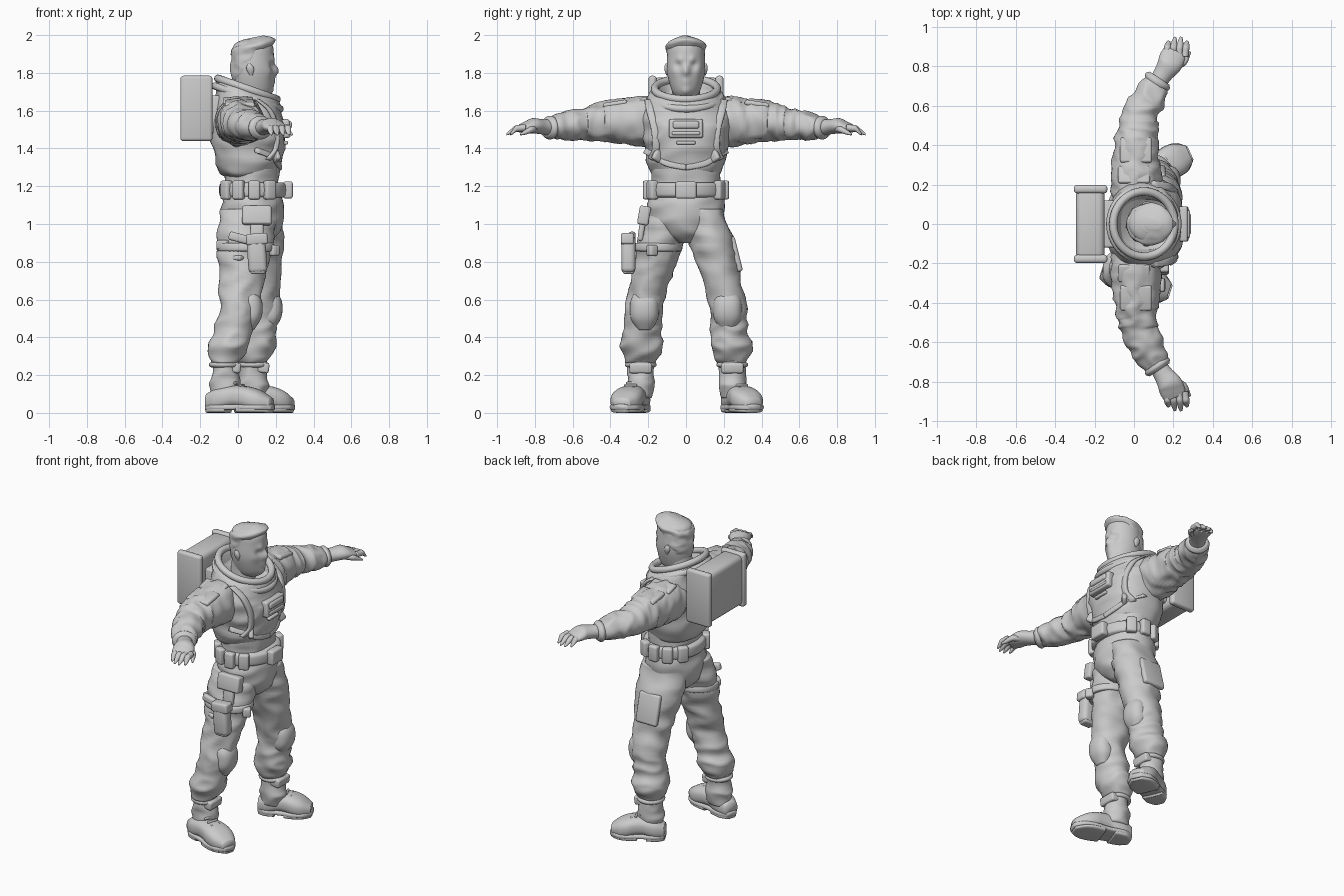
import bpy, bmesh, math
from mathutils import Vector, Euler, noise

if "Cube" in bpy.data.objects:
    bpy.data.objects.remove(bpy.data.objects["Cube"])

COLOUR = (.6, .6, .6, 1)
grey = bpy.data.materials.new("suit_grey")
grey.use_nodes = True
grey.diffuse_color = COLOUR
grey.node_tree.nodes["Principled BSDF"].inputs["Base Color"].default_value = COLOUR
UP, FRONT = Vector((0, 0, 1)), Vector((1, 0, 0))
SIDES = (("right", -1), ("left", 1))


def finish(name, bm):
    bmesh.ops.recalc_face_normals(bm, faces=bm.faces)
    mesh = bpy.data.meshes.new(name)
    bm.to_mesh(mesh)
    bm.free()
    mesh.materials.append(grey)
    for face in mesh.polygons:
        face.use_smooth = True
    bpy.context.collection.objects.link(bpy.data.objects.new(name, mesh))


def spline(a, b, c, d, t):
    """Catmull-Rom point between b and c."""
    return [q + t * ((r - p) / 2 + t * (p - 2.5 * q + 2 * r - s / 2 + t * (1.5 * (q - r) + (s - p) / 2)))
            for p, q, r, s in zip(a, b, c, d)]


def loft(name, rows, axis=None, power=2, folds=0, grain=11, segments=40, steps=6, bumps=()):
    """Smooth skin over rows of centre, half depth, half width and tilt. Rings lie flat unless a width axis is given."""
    last = len(rows) - 1
    path = []
    for i in range(last):
        ends = rows[max(i - 1, 0)], rows[i], rows[i + 1], rows[min(i + 2, last)]
        path += [spline(*ends, k / steps) for k in range(steps)]
    path.append(rows[-1])
    stretch = (1, 1.3, .5) if axis else (.6, .6, 1)
    bm = bmesh.new()
    rings = []
    for i, (x, y, z, depth, width, tilt) in enumerate(path):
        across, along = Vector((1, 0, -tilt)), Vector((0, 1, 0))
        if axis:
            ahead = Vector(path[min(i + 1, len(path) - 1)][:3]) - Vector(path[max(i - 1, 0)][:3])
            across, along = ahead.cross(axis).normalized(), axis
        ring = []
        for k in range(segments):
            angle = math.tau * k / segments
            ca, sa = math.cos(angle), math.sin(angle)
            out = (across * math.copysign(abs(ca) ** (2 / power), ca) * depth
                   + along * math.copysign(abs(sa) ** (2 / power), sa) * width)
            p = Vector((x, y, z)) + out
            if folds:
                # cloth creases, stretched around the limb
                crease = noise.noise(Vector([a * b * grain for a, b in zip(p, stretch)]))
                p += out.normalized() * folds * (.5 - 2 * abs(crease))
            for spot, reach, push in bumps:
                p.x += push * math.exp(-((p - Vector(spot)).length / reach) ** 2)
            ring.append(bm.verts.new(p))
        rings.append(ring)
    for low, high in zip(rings, rings[1:]):
        for k in range(segments):
            bm.faces.new((low[k - 1], low[k], high[k], high[k - 1]))
    bm.faces.new(rings[0])
    bm.faces.new(rings[-1])
    finish(name, bm)


def column(name, x, y, rows, **style):
    """Upright loft from rows of height, half depth, half width and optional tilt."""
    loft(name, [(x, y, *row, *[0] * (4 - len(row))) for row in rows], **style)


def limb(name, joints, radii, flat=(1, 1), thick=None, lean=0, **style):
    """Loft along joints with evenly spread radii; flat blends the width ratio from start to end."""
    rows = []
    for i, radius in enumerate(radii):
        t = i / (len(radii) - 1)
        spot = t * (len(joints) - 1)
        bone = min(int(spot), len(joints) - 2)
        centre = Vector(joints[bone]).lerp(Vector(joints[bone + 1]), spot - bone)
        ratio = flat[0] + (flat[1] - flat[0]) * t
        rows.append((*centre, radius, thick or radius * ratio, lean))
    loft(name, rows, **style)


def box(name, place, size, turn=(0, 0, 0), bevel=.012):
    bm = bmesh.new()
    bmesh.ops.create_cube(bm, size=1)
    bmesh.ops.scale(bm, vec=size, verts=bm.verts)
    bmesh.ops.bevel(bm, geom=bm.edges[:], offset=min(bevel, min(size) * .4), segments=3, profile=.5, affect='EDGES')
    bmesh.ops.rotate(bm, matrix=Euler(map(math.radians, turn)).to_matrix(), verts=bm.verts)
    bmesh.ops.translate(bm, vec=place, verts=bm.verts)
    finish(name, bm)


def hoop(name, place, radius, tube, lean=0):
    bpy.ops.mesh.primitive_torus_add(location=place, rotation=(0, lean, 0), major_radius=radius, minor_radius=tube)
    ob = bpy.context.object
    ob.name = name
    ob.data.materials.append(grey)
    bpy.ops.object.shade_smooth()


# Hips, waist, vest with hollow tilted collar
column("hips", .075, 0, [(.9, .08, .05), (.95, .14, .13), (1.03, .165, .2), (1.13, .16, .2), (1.2, .145, .18), (1.3, .145, .18)],
       folds=.01)
column("vest", .055, 0, [(1.25, .12, .16), (1.28, .155, .195), (1.4, .192, .22), (1.5, .2, .235), (1.56, .185, .24, .1),
                         (1.63, .17, .22, .25), (1.69, .165, .185, .35), (1.71, .15, .15, .35), (1.66, .12, .13, .35)],
       power=2.3, folds=.012, grain=9, segments=56)
hoop("collar_rim", (.05, 0, 1.715), .165, .021, .34)
hoop("collar_base", (.05, 0, 1.67), .182, .02, .34)

# Head: nose, lips, chin, then sockets, brows and cheekbones on both sides
features = [((.2, 0, 1.805), .022, .03), ((.2, 0, 1.83), .016, .012), ((.19, 0, 1.755), .025, .01), ((.18, 0, 1.7), .03, .012)]
for side, s in SIDES:
    features += [((.18, s * .042, 1.84), .022, -.012), ((.185, s * .035, 1.87), .02, .01), ((.16, s * .065, 1.81), .03, .006)]
column("head", .08, 0, [(1.66, .05, .03), (1.68, .08, .06), (1.72, .1, .08), (1.8, .11, .1), (1.88, .11, .1), (1.95, .1, .09),
                        (1.98, .04, .04)], segments=72, steps=8, bumps=features)
limb("neck", [(.03, 0, 1.58), (.05, 0, 1.78)], [.085, .075, .075])
limb("hair", [(.025, 0, 1.77), (.05, 0, 1.86), (.08, 0, 1.945), (.095, 0, 1.99)], [.05, .075, .09, .1, .115, .095, .04],
     flat=(1.25, .75), folds=.008, grain=20, lean=-.2)

for side, s in SIDES:
    limb(side + "_ear", [(.07, s * .1, 1.785), (.06, s * .104, 1.85)], [.005, .014, .02, .018, .005], flat=(.6, .6))

    # Sleeve and glove
    limb(side + "_sleeve", [(.01, s * .12, 1.54), (.01, s * .43, 1.545), (.03, s * .55, 1.53), (.125, s * .735, 1.51)],
         [.12, .13, .12, .11, .105, .1, .09, .09, .08, .05], flat=(1.05, .8), axis=UP, folds=.014)
    limb(side + "_cuff", [(.11, s * .71, 1.51), (.13, s * .74, 1.51)], [.066, .073, .06], flat=(.9, .8), axis=UP)
    limb(side + "_palm", [(.12, s * .72, 1.51), (.18, s * .81, 1.52), (.21, s * .88, 1.505)], [.045, .05, .062, .064, .056],
         flat=(.95, .35), axis=UP)
    for i in range(4):
        x, tip = .165 + .031 * i, (.93, .95, .95, .93)[i]
        limb(f"{side}_finger_{i}", [(x, s * .85, 1.51), (x + .006, s * .9, 1.505), (x + .012, s * tip, 1.475)],
             [.018, .018, .018, .014, .006], axis=UP, segments=12)
    limb(side + "_thumb", [(.18, s * .785, 1.51), (.25, s * .82, 1.5), (.285, s * .875, 1.475)], [.02, .02, .018, .014, .006],
         axis=UP, segments=12)
    box(side + "_shoulder_patch", (.01, s * .375, 1.635), (.16, .13, .03), (-9 * s, 0, 0))
    box(side + "_shoulder_yoke", (0, s * .25, 1.65), (.16, .09, .025), (-17 * s, 0, 0))

    # Harness
    limb(side + "_harness_strap", [(.1, s * .2, 1.66), (.17, s * .19, 1.6), (.205, s * .165, 1.5), (.2, s * .16, 1.4),
                                   (.16, s * .185, 1.34)], [.02] * 5, thick=.014, axis=FRONT, power=3)
    limb(side + "_lower_strap", [(.1, s * .22, 1.39), (.175, s * .165, 1.36), (.21, s * .1, 1.32), (.222, 0, 1.3)],
         [.016] * 4, thick=.012, axis=FRONT, power=3)
    box(side + "_strap_buckle", (.2, s * .15, 1.36), (.03, .055, .06), (30 * s, 0, -35 * s))
    box(side + "_backpack_flange", (-.22, s * .177, 1.612), (.17, .042, .346), bevel=.016)

    # Belt pouches, fanned around each hip
    for degrees in range(60, 150, 28):
        a = math.radians(degrees)
        box(side + "_belt_pouch", (.08 + .175 * math.cos(a), s * .205 * math.sin(a), 1.18), (.045, .062, .1),
            (0, 0, s * degrees))

# Chest unit, backpack and belt
box("chest_unit", (.25, 0, 1.505), (.05, .18, .1), (0, -4, 0))
box("chest_unit_top", (.265, 0, 1.525), (.04, .14, .04))
box("chest_unit_slot", (.27, 0, 1.48), (.025, .15, .02))
box("chest_latch", (.25, 0, 1.43), (.03, .1, .02))
box("backpack_core", (-.222, 0, 1.612), (.145, .36, .325), bevel=.03)
box("backpack_mount", (-.13, 0, 1.58), (.08, .24, .2))
column("belt", .08, 0, [(1.14, .16, .185), (1.155, .178, .2), (1.205, .178, .2), (1.22, .16, .185)])
box("belt_buckle", (.265, 0, 1.18), (.05, .11, .09))

# Legs and boots: hip, knee, ankle, heel and toe of each stance
STANCE = {"right": ((.055, -.09, 1.08), (.005, -.22, .57), (-.07, -.24, .265), (-.165, -.235, 0), (.185, -.345, 0)),
          "left": ((.085, .09, 1.08), (.11, .22, .57), (.08, .245, .265), (-.01, .225, 0), (.287, .36, 0))}
for side, s in SIDES:
    hip, knee, ankle, heel, toe = map(Vector, STANCE[side])
    limb(side + "_leg", [hip, knee, ankle], [.145, .15, .137, .118, .107, .1, .102, .107, .07], flat=(.75, 1.08), folds=.015)
    limb(side + "_knee_pad", [knee + Vector((.05, 0, -.13)), knee + Vector((.06, 0, -.02)), knee + Vector((.05, 0, .09))],
         [.03, .06, .066, .062, .03], flat=(1.2, 1.1), power=2.4)
    column(side + "_boot_shaft", ankle.x, ankle.y, [(.08, .07, .055), (.14, .082, .07), (.2, .075, .07), (.28, .075, .07)],
           folds=.01)
    hoop(side + "_boot_top", (ankle.x, ankle.y, .255), .07, .014)
    box(side + "_boot_clasp", (ankle.x + .05, ankle.y, .24), (.07, .12, .055), (0, 8, 0))

    def at(t, height):
        return heel.lerp(toe, t) + UP * height

    limb(side + "_boot_foot", [at(.01, .06), at(.45, .09), at(.98, .05)], [.045, .064, .07, .07, .077, .085, .077, .045],
         flat=(.95, .65), axis=UP, power=2.5)
    limb(side + "_boot_sole", [at(0, .03), at(1, .03)], [.035, .065, .07, .07, .075, .085, .085, .075, .035], thick=.016,
         axis=UP, power=4)
    limb(side + "_boot_heel", [at(.01, .02), at(.32, .02)], [.035, .062, .068, .068], thick=.02, axis=UP, power=4)
    limb(side + "_boot_tread", [at(.5, .02), at(.98, .02)], [.075, .082, .082, .07, .035], thick=.02, axis=UP, power=4)
    yaw = math.degrees(math.atan2(toe.y - heel.y, toe.x - heel.x))
    for i in range(3):
        box(side + "_boot_lace", at(.45 + .08 * i, .158 - .012 * i), (.014, .07, .014), (0, 0, yaw))

# Thigh gear: holster on the right, pocket on the left
box("hip_pouch", (.1, -.222, 1.045), (.155, .06, .1), (-10, 0, 0))
box("hip_hanger", (.1, -.235, .97), (.07, .03, .12), (-8, 0, 0))
column("thigh_strap", .04, -.15, [(.855, .13, .1), (.86, .152, .128), (.895, .152, .126), (.9, .13, .1)])
box("lower_thigh_strap", (-.02, -.24, .82), (.11, .05, .025), (0, 0, -35))
box("holster", (.1, -.305, .84), (.1, .075, .2), (0, -4, 0), .025)
box("holster_flap", (.1, -.31, .92), (.115, .07, .06), (0, -4, 0))
box("holster_tip", (.105, -.305, .75), (.08, .06, .03))
box("sidearm_grip", (.01, -.285, .925), (.12, .035, .045), (0, 15, 0))
box("strap_clip", (-.08, -.2, .89), (.07, .04, .05), (0, 0, -40))
box("strap_slide", (.19, -.18, .86), (.05, .05, .06), (0, 0, 35))
box("thigh_pocket", (.085, .262, .84), (.15, .035, .19), (14, 0, 0), .015)
